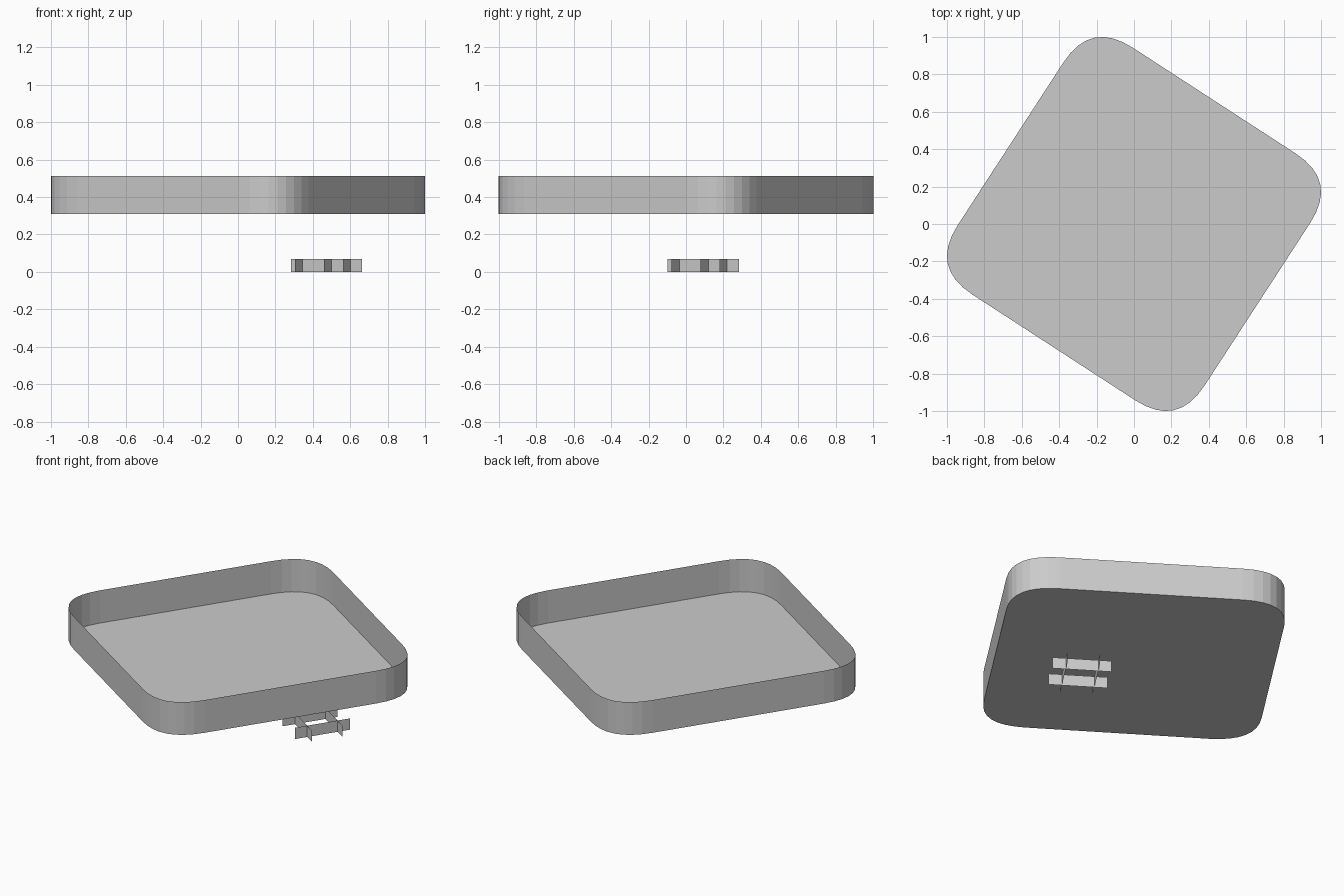
import bpy
import bmesh
from math import radians
from mathutils import Matrix, Vector

cube = bpy.data.objects.get("Cube")
if cube:
    bpy.data.objects.remove(cube, do_unlink=True)

GREY = (0.6, 0.6, 0.6, 1.0)
TURN = Matrix.Rotation(radians(-33), 4, "Z")
HALF, CORNER, STEPS = 0.787, 0.268, 8      # tray half side, corner reach, corner facets
FLOOR_Z, RIM_Z = 0.31, 0.513
SLAT_HALF, SLAT_GAP, SLAT_TOP = 0.167, 0.092, 0.07
SLAT_CENTRE = Vector((0.473, 0.092, 0))

grey = bpy.data.materials.new("light grey")
grey.use_nodes = True
grey.diffuse_color = GREY
grey.node_tree.nodes["Principled BSDF"].inputs["Base Color"].default_value = GREY


def add_object(name, bm):
    mesh = bpy.data.meshes.new(name)
    bm.to_mesh(mesh)
    bm.free()
    mesh.materials.append(grey)
    obj = bpy.data.objects.new(name, mesh)
    bpy.context.collection.objects.link(obj)
    return obj


def rounded_square():
    """Counter-clockwise outline with softly curved corners."""
    points = []
    for quarter in range(4):
        spin = TURN @ Matrix.Rotation(radians(90 * quarter), 4, "Z")
        for i in range(STEPS + 1):
            t = i / STEPS
            x = HALF - CORNER * t * t
            y = HALF - CORNER * (1 - t) ** 2
            points.append(spin @ Vector((x, y, FLOOR_Z)))
    return points


# Open tray: flat floor with a thin upright wall around it
bm = bmesh.new()
bottom = [bm.verts.new(p) for p in rounded_square()]
top = [bm.verts.new((v.co.x, v.co.y, RIM_Z)) for v in bottom]
bm.faces.new(bottom[::-1])
for i in range(len(bottom)):
    j = (i + 1) % len(bottom)
    bm.faces.new((bottom[i], bottom[j], top[j], top[i]))
add_object("tray", bm)


def add_slat(name, angle, offset):
    """Thin upright strip, parallel to a tray side."""
    spin = TURN @ Matrix.Rotation(radians(angle), 4, "Z")
    corners = [(-SLAT_HALF, 0), (SLAT_HALF, 0), (SLAT_HALF, SLAT_TOP), (-SLAT_HALF, SLAT_TOP)]
    bm = bmesh.new()
    bm.faces.new([bm.verts.new(spin @ Vector((x, offset, z)) + SLAT_CENTRE) for x, z in corners])
    add_object(name, bm)


# Four crossing slats below the tray
for label, angle in (("long", 0), ("cross", 90)):
    for side, offset in (("a", -SLAT_GAP), ("b", SLAT_GAP)):
        add_slat(f"{label}_slat_{side}", angle, offset)
